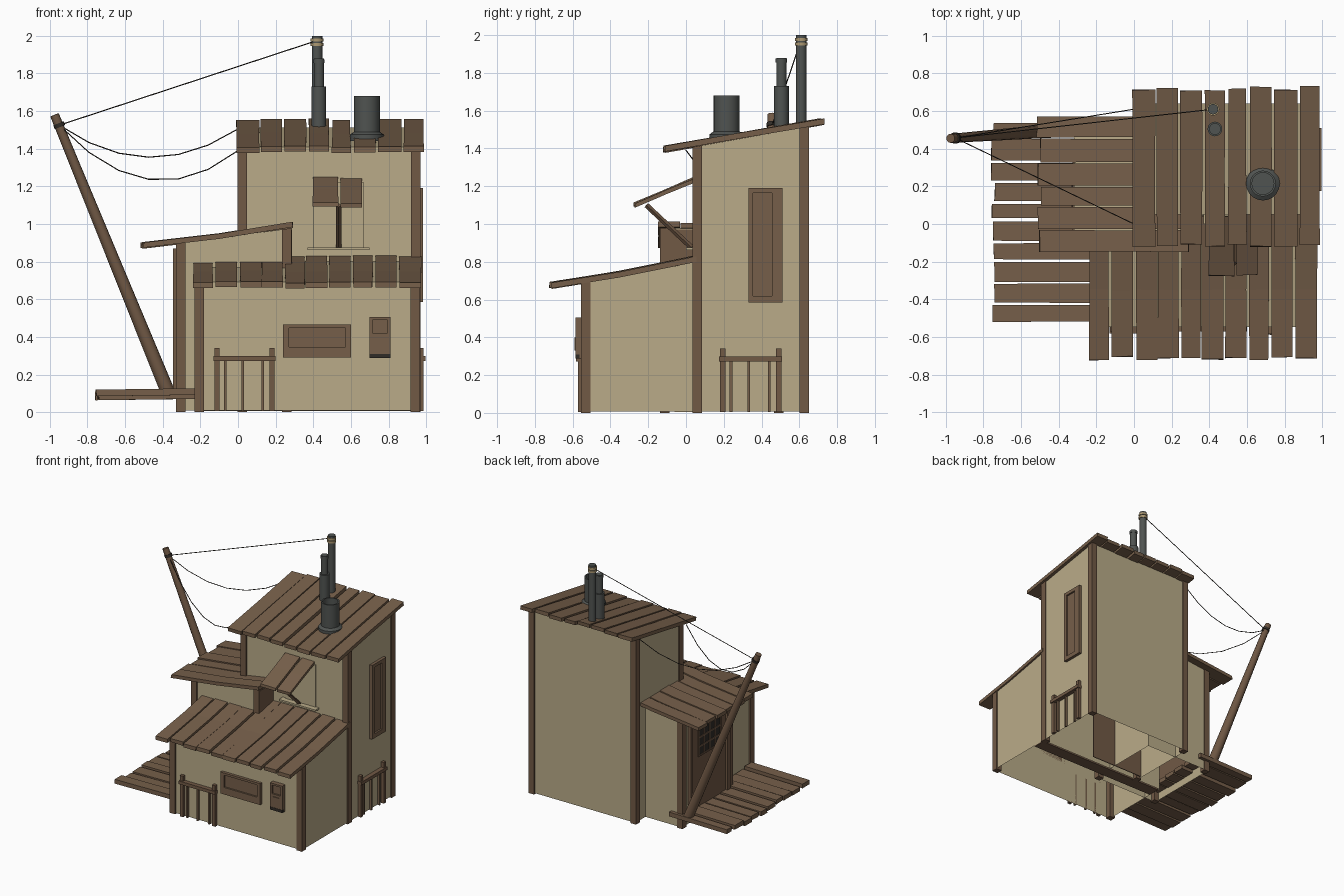
import bpy, bmesh, math, random
from mathutils import Vector, Matrix

if "Cube" in bpy.data.objects:
    bpy.data.objects.remove(bpy.data.objects["Cube"])
random.seed(4)


def mat(name, c):
    m = bpy.data.materials.new(name)
    m.diffuse_color = (*c, 1)
    m.use_nodes = True
    m.node_tree.nodes["Principled BSDF"].inputs["Base Color"].default_value = m.diffuse_color
    return m


WALL = mat("plaster beige", (0.49, 0.41, 0.25))
PLANK = mat("plank brown", (0.18, 0.114, 0.068))
POST = mat("post brown", (0.165, 0.1, 0.06))
METAL = mat("pipe grey", (0.08, 0.087, 0.082))
DARK = mat("dark", (0.03, 0.025, 0.02))
TAN = mat("ring tan", (0.42, 0.32, 0.17))


def finish(name, bm, m, smooth=False):
    bmesh.ops.recalc_face_normals(bm, faces=bm.faces)
    me = bpy.data.meshes.new(name)
    bm.to_mesh(me)
    bm.free()
    me.materials.append(m)
    o = bpy.data.objects.new(name, me)
    bpy.context.collection.objects.link(o)
    if smooth:
        bpy.ops.object.select_all(action='DESELECT')
        o.select_set(True)
        bpy.context.view_layer.objects.active = o
        bpy.ops.object.shade_smooth_by_angle(angle=math.radians(40))
    return o


def add_box(bm, x0, x1, y0, y1, z0, z1, top=None, bottom=True):
    """Box whose top may follow a sloping height function."""
    pts = [(x0, y0), (x1, y0), (x1, y1), (x0, y1)]
    lo = [bm.verts.new((x, y, z0)) for x, y in pts]
    hi = [bm.verts.new((x, y, top(x, y) if top else z1)) for x, y in pts]
    bm.faces.new(hi)
    if bottom:
        bm.faces.new(lo[::-1])
    for i in range(4):
        j = (i + 1) % 4
        bm.faces.new((lo[i], lo[j], hi[j], hi[i]))


def boxes(name, m, items):
    bm = bmesh.new()
    for b in items:
        add_box(bm, *b)
    return finish(name, bm, m)


def add_rod(bm, a, b, r1, r2, n):
    a, b = Vector(a), Vector(b)
    d = b - a
    M = Matrix.Translation((a + b) / 2) @ d.to_track_quat('Z', 'Y').to_matrix().to_4x4()
    bmesh.ops.create_cone(bm, cap_ends=True, segments=n, radius1=r1, radius2=r2,
                          depth=d.length, matrix=M)


def rods(name, m, items, n=16, smooth=True):
    bm = bmesh.new()
    for it in items:
        add_rod(bm, *it, n)
    return finish(name, bm, m, smooth)


def planks(name, along, strips, prof, thick, jit=0.012, zj=0.005):
    """Uneven boards: strips give the width of each, prof the (run, top z) line."""
    bm = bmesh.new()
    for s0, s1 in strips:
        dz = random.uniform(-zj, zj)
        rings = []
        for k, (u, z) in enumerate(prof):
            e = random.uniform(-jit, jit) if k in (0, len(prof) - 1) else 0
            w = random.uniform(0, 0.004)
            ring = []
            for s, t in ((s0 + w, 0), (s1 - w, 0), (s1 - w, -thick), (s0 + w, -thick)):
                uu = u + e + random.uniform(-0.003, 0.003)
                p = (s, uu) if along == 'y' else (uu, s)
                ring.append(bm.verts.new((*p, z + dz + t)))
            rings.append(ring)
        for a, b in zip(rings, rings[1:]):
            for i in range(4):
                j = (i + 1) % 4
                bm.faces.new((a[i], a[j], b[j], b[i]))
        bm.faces.new(rings[0])
        bm.faces.new(rings[-1])
    return finish(name, bm, PLANK)


# Undersides of the three sloping roofs
def front_top(x, y): return 0.66 + 0.184 * (y + 0.72)
def tower_top(x, y): return 1.38 + 0.176 * (y + 0.12)
def annex_top(x, y): return 0.87 + 0.136 * (x + 0.51)


# Wall shells, open below
for name, r, top in (("tower_walls", (0.01, 0.96, 0.05, 0.64), tower_top),
                     ("front_walls", (-0.215, 0.96, -0.547, 0.05), front_top),
                     ("annex_walls", (-0.32, 0.283, -0.125, 0.51), annex_top)):
    bm = bmesh.new()
    add_box(bm, *r, 0.008, 0, top, False)
    finish(name, bm, WALL)

# Corner posts
for name, cx, cy, top in (("tower_post", 0.945, 0.06, tower_top), ("tower_post", 0.945, 0.625, tower_top),
                          ("tower_post", 0.023, 0.06, tower_top), ("tower_post", 0.023, 0.625, tower_top),
                          ("front_post", 0.942, -0.53, front_top), ("front_post", -0.205, -0.53, front_top),
                          ("annex_post", -0.305, -0.112, annex_top), ("annex_post", 0.26, -0.112, annex_top),
                          ("annex_post", -0.305, 0.492, annex_top)):
    bm = bmesh.new()
    add_box(bm, cx - 0.025, cx + 0.025, cy - 0.025, cy + 0.025, 0, 0, top)
    finish(name, bm, POST)
boxes("annex_side_boards", POST, [(0.278, 0.287, -0.125, 0.05, 0.2, 0.97)])
boxes("floor_beam", POST, [(-0.21, 0.955, -0.06, 0.04, 0.005, 0.04)])
boxes("inner_boards", POST, [(0.02, 0.5, 0.1, 0.106, 0.01, 0.7)])

# Roof boards and deck
planks("tower_roof", 'y', [(-0.01, 0.115), (0.12, 0.235), (0.243, 0.365), (0.375, 0.485), (0.498, 0.6),
                           (0.615, 0.733), (0.743, 0.87), (0.88, 0.988)],
       [(-0.11, 1.41), (0.3, 1.482), (0.72, 1.555)], 0.03)
planks("front_roof", 'y', [(-0.24, -0.132), (-0.122, -0.002), (0.01, 0.127), (0.124, 0.24), (0.25, 0.357),
                           (0.357, 0.477), (0.483, 0.6), (0.61, 0.717), (0.728, 0.845), (0.855, 0.976)],
       [(-0.715, 0.69), (-0.35, 0.748), (0.05, 0.83)], 0.03)
planks("annex_roof", 'x', [(-0.15, -0.03), (-0.028, 0.092), (0.095, 0.2), (0.202, 0.323),
                           (0.326, 0.455), (0.458, 0.575)],
       [(-0.505, 0.9), (-0.1, 0.947), (0.3, 1.01)], 0.028)
planks("deck", 'x', [(-0.52, -0.43), (-0.42, -0.315), (-0.31, -0.2), (-0.19, -0.1), (-0.09, 0.015), (0.028, 0.11),
                     (0.122, 0.22), (0.23, 0.325), (0.335, 0.455), (0.47, 0.54)],
       [(-0.75, 0.108), (-0.225, 0.115)], 0.035, 0.01, 0.012)

# Upper window: pane, sill, propped shutter
boxes("upper_window_pane", WALL, [(0.4, 0.67, 0.042, 0.05, 0.87, 1.22)])
boxes("upper_window_sill", WALL, [(0.37, 0.7, 0.0, 0.05, 0.862, 0.876)])
planks("window_shutter", 'y', [(0.395, 0.535), (0.543, 0.66)],
       [(-0.27, 1.11), (-0.1, 1.184), (0.045, 1.245)], 0.022, 0.008)
rods("shutter_prop", POST, [((0.535, -0.21, 1.1), (0.535, 0.03, 0.875), 0.014, 0.014)], 4, False)


# Framed windows, front and right
def frame(name, wall, side, a, b, c, d, ia, ib, ic, id_):
    parts = [(a, ia, c, d), (ib, b, c, d), (ia, ib, c, ic), (ia, ib, id_, d)]
    items = []
    for k, (p, q, r, s) in enumerate(parts + [(ia, ib, ic, id_)]):
        t = 0.024 if k < 4 else 0.01
        lo, hi = sorted((wall, wall + side[1] * t))
        items.append((p, q, lo, hi, r, s) if side[0] == 'y' else (lo, hi, p, q, r, s))
    boxes(name, PLANK, items)


frame("front_window", -0.547, ('y', -1), 0.24, 0.6, 0.29, 0.465, 0.272, 0.57, 0.347, 0.447)
frame("right_window", 0.96, ('x', 1), 0.33, 0.51, 0.585, 1.19, 0.356, 0.455, 0.62, 1.163)

# Wall box with two panels and a dark foot
frame("wall_box", -0.56, ('y', -1), 0.7, 0.81, 0.31, 0.505, 0.715, 0.795, 0.42, 0.49)
boxes("wall_box_body", PLANK, [(0.7, 0.81, -0.565, -0.545, 0.29, 0.505), (0.722, 0.782, -0.59, -0.58, 0.33, 0.4)])
boxes("wall_box_foot", DARK, [(0.7, 0.81, -0.586, -0.545, 0.287, 0.31)])


# Low gates: two posts, a rail and thin bars
def gate(name, wall, side, a, b):
    rail, bars = [], []

    def put(lst, p, q, t, z0, z1):
        lo, hi = sorted((wall, wall + side[1] * t))
        lst.append((p, q, lo, hi, z0, z1) if side[0] == 'y' else (lo, hi, p, q, z0, z1))
    put(rail, a, a + 0.028, 0.026, 0.005, 0.34)
    put(rail, b - 0.028, b, 0.026, 0.005, 0.34)
    put(rail, a - 0.004, b + 0.004, 0.036, 0.272, 0.298)
    for f in (0.18, 0.47, 0.8):
        p = a + (b - a) * f
        put(bars, p - 0.007, p + 0.007, 0.018, 0.005, 0.275)
    boxes(name, POST, rail)
    boxes(name + "_bars", PLANK, bars)


gate("front_gate", -0.547, ('y', -1), -0.125, 0.195)
gate("right_gate", 0.96, ('x', 1), 0.18, 0.505)

# Annex doorway on the left with a lattice window
boxes("annex_door", POST, [(-0.327, -0.319, -0.08, 0.43, 0.1, 0.88)])
boxes("annex_door_glass", DARK, [(-0.331, -0.326, 0.03, 0.31, 0.52, 0.82)])
boxes("annex_door_lattice", POST,
      [(-0.336, -0.33, 0.03 + 0.07 * i - 0.006, 0.03 + 0.07 * i + 0.006, 0.52, 0.82) for i in range(5)]
      + [(-0.336, -0.33, 0.024, 0.316, 0.514 + 0.075 * i, 0.526 + 0.075 * i) for i in range(5)])
boxes("annex_door_jamb", POST, [(-0.345, -0.32, -0.085, -0.045, 0.1, 0.87), (-0.345, -0.32, 0.4, 0.43, 0.1, 0.87)])

# Chimney pipes
rods("tall_pipe", METAL, [((0.42, 0.61, 1.48), (0.42, 0.61, 2.0), 0.028, 0.028)])
rods("tall_pipe_rings", TAN, [((0.42, 0.61, z), (0.42, 0.61, z + 0.017), 0.034, 0.034) for z in (1.945, 1.969)])
rods("stepped_pipe", METAL, [((0.43, 0.505, 1.47), (0.43, 0.505, 1.73), 0.039, 0.039),
                             ((0.43, 0.505, 1.73), (0.43, 0.505, 1.88), 0.027, 0.027),
                             ((0.43, 0.505, 1.855), (0.43, 0.505, 1.875), 0.031, 0.031)])
bm = bmesh.new()
rings = []
for r, z in ((0.09, 1.44), (0.09, 1.475), (0.069, 1.49), (0.069, 1.68), (0.058, 1.68), (0.058, 1.5)):
    rings.append([bm.verts.new((0.685 + r * math.cos(t * math.tau / 20), 0.215 + r * math.sin(t * math.tau / 20), z))
                  for t in range(20)])
for a, b in zip(rings, rings[1:]):
    for i in range(20):
        bm.faces.new((a[i], a[(i + 1) % 20], b[(i + 1) % 20], b[i]))
bm.faces.new(rings[-1])
finish("wide_chimney", bm, METAL, True)

# Leaning pole and its wires
rods("leaning_pole", POST, [((-0.37, 0.5, 0.1), (-0.975, 0.455, 1.58), 0.038, 0.024)], 12)
tip = Vector((-0.95, 0.457, 1.525))
rods("pole_band", DARK, [(tip - Vector((-0.004, 0, 0.01)), tip + Vector((-0.004, 0, 0.01)), 0.03, 0.03)], 12)


def wire(name, end, sag, n=6):
    end = Vector(end)
    pts = [tip.lerp(end, i / n) - Vector((0, 0, 4 * sag * (i / n) * (1 - i / n))) for i in range(n + 1)]
    rods(name, DARK, [(p, q, 0.003, 0.003) for p, q in zip(pts, pts[1:])], 6, False)


wire("top_wire", (0.42, 0.61, 1.975), 0, 1)
wire("back_wire", (0.0, 0.61, 1.505), 0.16)
wire("front_wire", (0.0, 0.0, 1.39), 0.22)
